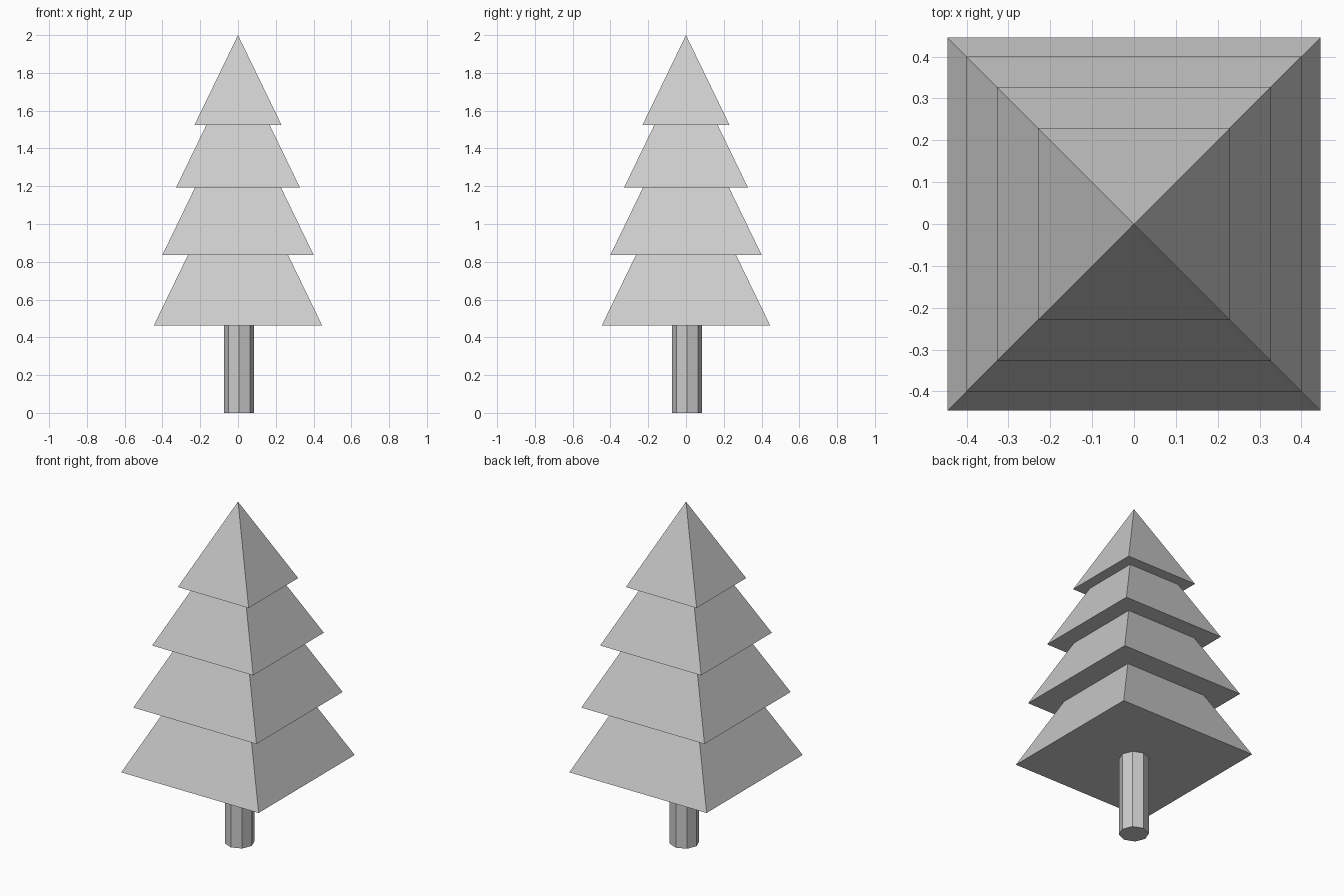
import bpy
import math

if "Cube" in bpy.data.objects:
    bpy.data.objects.remove(bpy.data.objects["Cube"], do_unlink=True)

# One flat grey for the whole tree
grey = bpy.data.materials.new("light_grey")
grey.use_nodes = True
colour = (0.6, 0.6, 0.6, 1.0)
grey.diffuse_color = colour
grey.node_tree.nodes["Principled BSDF"].inputs["Base Color"].default_value = colour


def finish(name):
    obj = bpy.context.object
    obj.name = obj.data.name = name
    bpy.ops.object.transform_apply(location=False, rotation=True, scale=True)
    obj.data.materials.append(grey)
    bpy.ops.object.shade_flat()
    return obj


# Foliage tiers: square pyramids sharing one slope, (half width, base height)
SLOPE = 2.065
tiers = {
    "bottom_branches": (0.446, 0.462),
    "lower_branches": (0.4, 0.837),
    "upper_branches": (0.328, 1.193),
    "top_branches": (0.23, 1.525),
}
for name, (half, base) in tiers.items():
    height = half * SLOPE
    bpy.ops.mesh.primitive_cone_add(
        vertices=4, radius1=half * math.sqrt(2), radius2=0, depth=height,
        location=(0, 0, base + height / 2), rotation=(0, 0, math.pi / 4))
    finish(name)

# Octagonal trunk, slightly off centre, reaching just into the lowest tier
TRUNK_HEIGHT = 0.48
bpy.ops.mesh.primitive_cylinder_add(
    vertices=8, radius=0.08, depth=TRUNK_HEIGHT,
    location=(0.006, 0.006, TRUNK_HEIGHT / 2))
finish("trunk")
